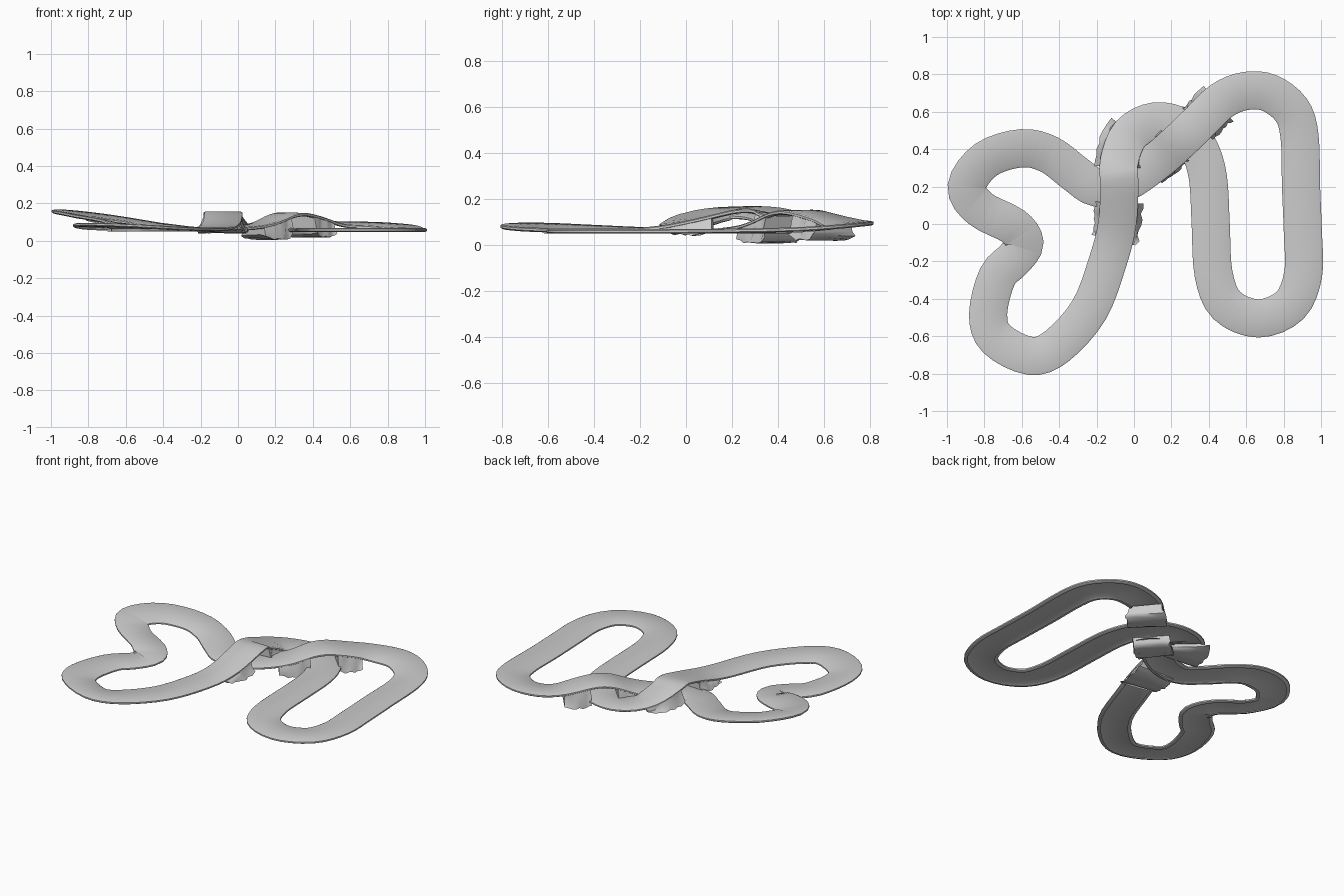
import bpy, bmesh, random
from math import cos, sin, radians, exp
from mathutils import Vector

if "Cube" in bpy.data.objects:
    bpy.data.objects.remove(bpy.data.objects["Cube"])

random.seed(4)


def arc(cx, cy, r, *angles):
    return [(cx + r * cos(radians(a)), cy + r * sin(radians(a))) for a in angles]


# plan of the circuit centre line: diagonal, left lobe, bridge, right loop
PTS = [(.47, .66), (.34, .535), (.23, .43), (.12, .335), (-.05, .22), (-.20, .195)]
PTS += [(-.31, .265), (-.45, .37), (-.60, .405), (-.79, .345), (-.895, .20), (-.82, .08)]
PTS += arc(-.68, -.10, .095, 70, 0, -65) + [(-.73, -.28)]
PTS += arc(-.555, -.48, .225, 180, 217, 270, 310)
PTS += [(-.24, -.46), (-.14, -.20), (-.09, 0), (-.078, .20)]
PTS += arc(.14, .33, .22, 180, 137, 97, 57, 20) + [(.395, .25), (.41, 0)]
PTS += arc(.665, -.265, .24, 180, 225, 270, 315, 360) + [(.903, -.05), (.893, .20)]
PTS += arc(.64, .47, .245, 0, 35, 70, 100)
N = len(PTS)

# hills along the path: position, height, length, raise of the outer edge
HILLS = [(1.5, .08, 1, 0), (9.7, .082, 1.7, .02), (17, .015, 1.4, .015),
         (23.4, .09, 1, 0), (40.5, .025, 1.5, .01)]


def sample(u):
    """Closed Catmull-Rom in plan, with height and bank from the hills."""
    i = int(u // 1)
    t = u - i
    a, b, c, d = (Vector(PTS[(i + k) % N]) for k in (-1, 0, 1, 2))
    p = .5 * (2 * b + (c - a) * t + (2 * a - 5 * b + 4 * c - d) * t * t
              + (3 * b - a - 3 * c + d) * t ** 3)
    z, bank = .067, 0
    for pos, height, length, lift in HILLS:
        dist = (u - pos + N / 2) % N - N / 2
        g = exp(-.5 * (dist / length) ** 2)
        z += height * g
        bank += lift * g
    return Vector((p.x, p.y, z)), bank * 10


def frame(u):
    """Position, direction to the right and bank at u."""
    p, bank = sample(u)
    t = sample(u + .02)[0] - sample(u - .02)[0]
    return p, Vector((t.y, -t.x, 0)).normalized(), bank


def finish(name, bm, angle):
    bmesh.ops.recalc_face_normals(bm, faces=bm.faces)
    me = bpy.data.meshes.new(name)
    bm.to_mesh(me)
    bm.free()
    ob = bpy.data.objects.new(name, me)
    bpy.context.collection.objects.link(ob)
    bpy.context.view_layer.objects.active = ob
    ob.select_set(True)
    bpy.ops.object.shade_smooth_by_angle(angle=angle)
    ob.select_set(False)


def loft(bm, rows, closed_path, closed_section):
    n = len(rows[0])
    for j in range(len(rows) - (not closed_path)):
        a, b = rows[j], rows[(j + 1) % len(rows)]
        for k in range(n - (not closed_section)):
            bm.faces.new((a[k], a[(k + 1) % n], b[(k + 1) % n], b[k]))


# road ribbon with turned-down edges
HALF = [(.08, -.019), (.094, -.019), (.102, -.014), (.102, -.005), (.092, 0)]
SECTION = [(-x, z) for x, z in HALF] + HALF[::-1]
STEPS = 4
bm = bmesh.new()
rows = []
for j in range(N * STEPS):
    p, side, bank = frame(j / STEPS)
    rows.append([bm.verts.new(p + side * x + Vector((0, 0, z + bank * x))) for x, z in SECTION])
loft(bm, rows, True, False)
finish("track_road", bm, .6)


def embankment(name, u0, u1, bottom, flare):
    """Rough earth bank beneath a ramp, closed all round."""
    bm = bmesh.new()
    rows = []
    count = 9
    for j in range(count):
        f = j / (count - 1)
        p, side, bank = frame(u0 + (u1 - u0) * f)
        top, low = -.012, bottom - p.z
        half = [(.098, top), (.108, (top + low) / 2), (.1 + flare, low), (.06, low)]
        sec = [(-x, z) for x, z in half] + half[::-1]
        row = []
        for k, (x, z) in enumerate(sec):
            r = .009 if 0 < k < 7 else 0
            lift = .02 * abs(2 * f - 1) ** 3 if 1 < k < 6 else 0
            row.append(bm.verts.new(p + side * (x + random.uniform(-r, r)) + Vector(
                (0, 0, z + lift + random.uniform(-r, r) * .6))))
        rows.append(row)
    loft(bm, rows, False, True)
    bm.faces.new(rows[0])
    bm.faces.new(rows[-1][::-1])
    finish(name, bm, 1.0)


# ramps of the two crossings
embankment("diagonal_bank_high", .15, 1.0, .02, .02)
embankment("diagonal_bank_low", 2.1, 3.25, .008, .012)
embankment("bridge_bank_front", 21.55, 22.55, .042, .025)
embankment("bridge_bank_back", 23.8, 25.0, .046, .03)
